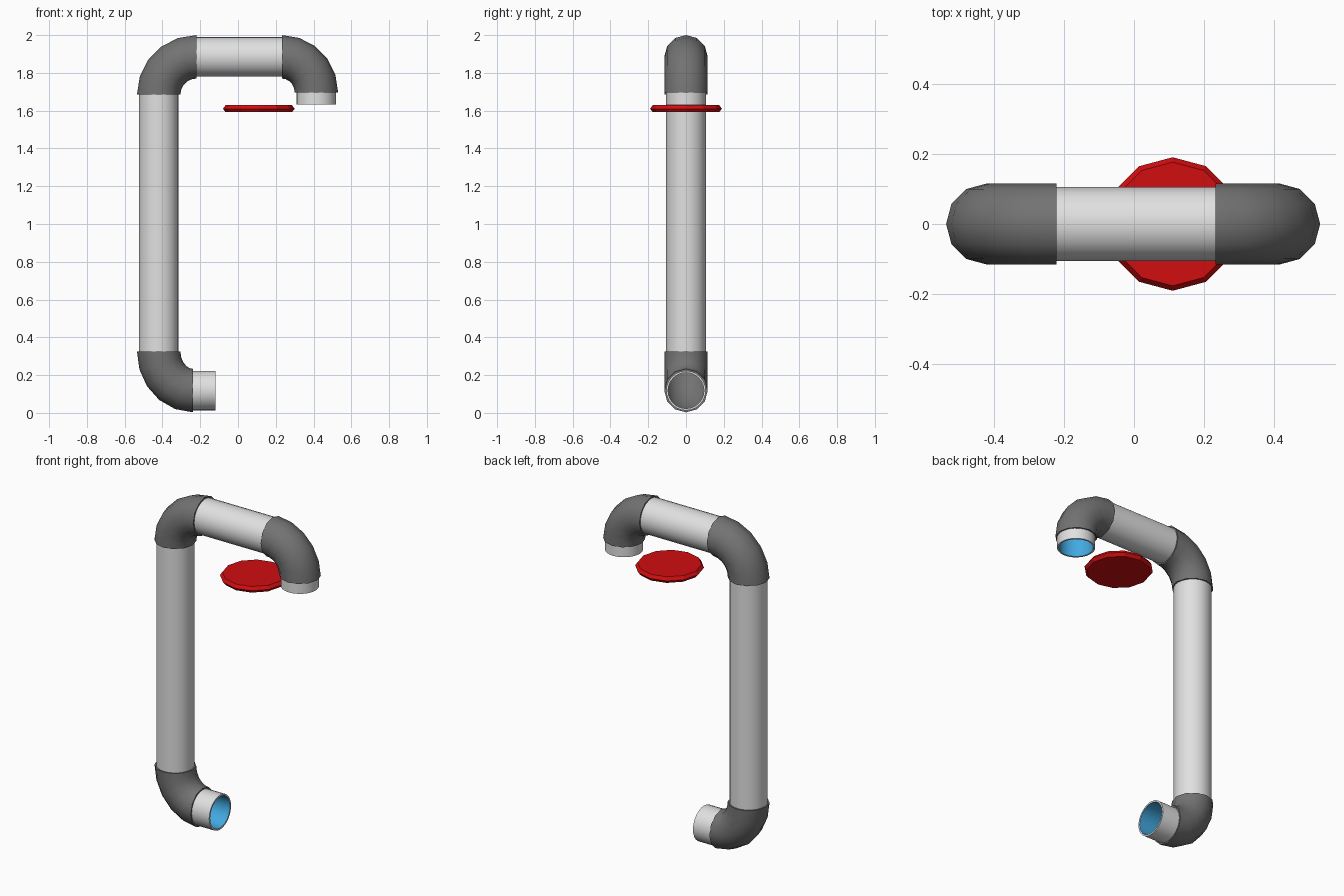
import bpy, bmesh, math
from mathutils import Vector

if "Cube" in bpy.data.objects:
    bpy.data.objects.remove(bpy.data.objects["Cube"])


def mat(name, rgb):
    m = bpy.data.materials.new(name)
    m.diffuse_color = (*rgb, 1)
    m.use_nodes = True
    m.node_tree.nodes["Principled BSDF"].inputs["Base Color"].default_value = m.diffuse_color
    return m


PIPE = mat("light grey pipe", (0.75, 0.75, 0.75))
JOINT = mat("dark grey joint", (0.17, 0.17, 0.17))
BLUE = mat("blue lining", (0.055, 0.40, 0.76))
RED = mat("red disc", (0.64, 0.004, 0.005))


def finish(name, bm, mats, smooth=40):
    me = bpy.data.meshes.new(name)
    bm.to_mesh(me)
    bm.free()
    ob = bpy.data.objects.new(name, me)
    bpy.context.collection.objects.link(ob)
    for m in mats:
        me.materials.append(m)
    if smooth:
        bpy.ops.object.select_all(action='DESELECT')
        ob.select_set(True)
        bpy.context.view_layer.objects.active = ob
        bpy.ops.object.shade_smooth_by_angle(angle=math.radians(smooth))
    return ob


def sweep(stations, sides):
    """Skin rings given as (x, z, tangent, radius, material) in the xz plane."""
    bm = bmesh.new()
    prev = None
    for x, z, t, r, mi in stations:
        t = Vector((t[0], 0, t[1])).normalized()
        n = Vector((t.z, 0, -t.x))
        ring = []
        for i in range(sides):
            a = 2 * math.pi * i / sides
            ring.append(bm.verts.new(Vector((x, 0, z)) + n * (r * math.cos(a))
                                     + Vector((0, r * math.sin(a), 0))))
        if prev:
            for i in range(sides):
                j = (i + 1) % sides
                f = bm.faces.new((prev[i], prev[j], ring[j], ring[i]))
                f.material_index = mi
        prev = ring
    return bm


R, RIN, RJ = 0.105, 0.095, 0.115


def pipe(name, a, b, open_end=False):
    d = Vector((b[0] - a[0], b[1] - a[1])).normalized()
    st = [(*a, d, R, 0), (*b, d, R, 0)]
    if open_end:  # rim and blue bore running back inside
        st += [(*b, d, RIN, 0), (b[0] - d.x * 0.15, b[1] - d.y * 0.15, d, RIN, 1)]
    return finish(name, sweep(st, 24), [PIPE, BLUE])


def elbow(name, a, corner, b, steps=5):
    """Quarter bend from a to b, tangent to the lines through the corner."""
    a, c, b = Vector(a), Vector(corner), Vector(b)
    o = a + b - c
    st = []
    for k in range(steps + 1):
        s = k / steps * math.pi / 2
        p = o + (a - o) * math.cos(s) + (b - o) * math.sin(s)
        t = (b - o) * math.cos(s) - (a - o) * math.sin(s)
        st.append((p.x, p.y, t, RJ, 0))
    # collar lips closing the gap to the pipes
    st.insert(0, (*st[0][:3], R - 0.002, 0))
    st.append((*st[-1][:3], R - 0.002, 0))
    return finish(name, sweep(st, 12), [JOINT])


XL, XR, ZB, ZT = -0.42, 0.415, 0.118, 1.885

# pipes
pipe("upright_pipe", (XL, 0.315), (XL, 1.695))
pipe("top_pipe", (-0.23, ZT), (0.24, ZT))
pipe("bottom_outlet", (-0.245, ZB), (-0.12, ZB), True)
pipe("top_outlet", (XR, 1.708), (XR, 1.633), True)

# elbow joints
elbow("bottom_elbow", (XL, 0.325), (XL, ZB), (-0.237, ZB))
elbow("top_left_elbow", (XL, 1.685), (XL, ZT), (-0.22, ZT))
elbow("top_right_elbow", (0.232, ZT), (XR, ZT), (XR, 1.697))

# twelve-sided red disc with bevelled rim
up = (0, 1)
bm = sweep([(0.11, 1.592, up, 0.176, 0), (0.11, 1.61, up, 0.19, 0),
            (0.11, 1.629, up, 0.176, 0)], 12)
bmesh.ops.holes_fill(bm, edges=[e for e in bm.edges if e.is_boundary], sides=12)
bmesh.ops.recalc_face_normals(bm, faces=bm.faces)
finish("red_disc", bm, [RED], 0)
